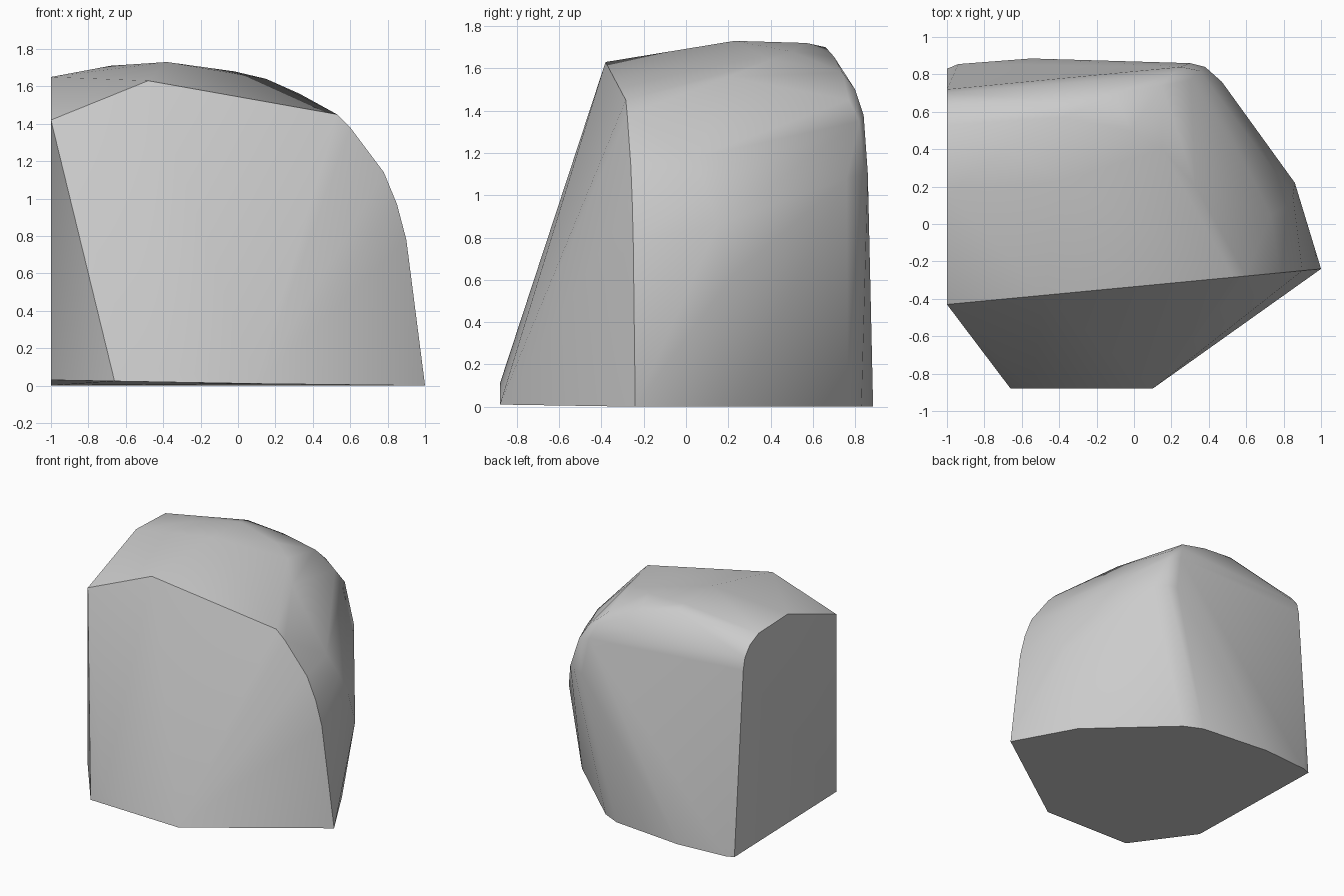
import bpy
import bmesh
import math

default_cube = bpy.data.objects.get("Cube")
if default_cube:
    bpy.data.objects.remove(default_cube, do_unlink=True)


def make_material(name, colour):
    material = bpy.data.materials.new(name)
    material.use_nodes = True
    material.diffuse_color = colour
    material.node_tree.nodes["Principled BSDF"].inputs["Base Color"].default_value = colour
    return material


def sole_height(x, y):
    """The underside lifts slightly towards the front and the cut side."""
    return max(0, 0.012 - 0.018 * x) if y < 0.6 else 0


def brow_depth(x):
    """The brow lies in one upright plane, slightly turned."""
    return -0.335 + 0.095 * x


def build_hull(name, points, material):
    """Wrap the section points in a tight convex skin with soft shading."""
    bm = bmesh.new()
    for point in points:
        bm.verts.new(point)
    wrapped = bmesh.ops.convex_hull(bm, input=bm.verts[:])
    unused = {v for v in wrapped["geom_interior"] + wrapped["geom_unused"]
              if isinstance(v, bmesh.types.BMVert)}
    bmesh.ops.delete(bm, geom=list(unused), context="VERTS")
    bmesh.ops.dissolve_limit(bm, angle_limit=math.radians(0.5),
                             verts=bm.verts[:], edges=bm.edges[:])
    bmesh.ops.recalc_face_normals(bm, faces=bm.faces[:])
    mesh = bpy.data.meshes.new(name)
    bm.to_mesh(mesh)
    bm.free()
    mesh.materials.append(material)
    block = bpy.data.objects.new(name, mesh)
    bpy.context.collection.objects.link(block)
    bpy.ops.object.select_all(action="DESELECT")
    block.select_set(True)
    bpy.context.view_layer.objects.active = block
    bpy.ops.object.shade_smooth_by_angle(angle=math.radians(40))
    return block


# Footprint outline, seen from above
sole = [(-1, -.43), (-.66, -.88), (.1, -.88), (1, -.24), (.74, .23),
        (.16, .765), (.02, .83), (-.55, .885), (-.94, .855), (-1, .83), (-1, .5)]

# Front edge of the crown, running down to the pointed corner (x, z)
brow = [(-1, 1.42), (-.48, 1.63), (.53, 1.45), (.6, 1.38),
        (.78, 1.14), (.85, .97), (.9, .78)]

# Cut side outline at the flat end (y, z)
cut_side = [(.17, 1.65), (.53, 1.637), (.64, 1.585), (.7, 1.51), (.72, 1.42)]

# Crown ridge and rounded shoulder
crown = [(-.68, .4, 1.71), (-.38, .23, 1.73), (-.38, .57, 1.72), (-.38, .66, 1.7),
         (-.02, .5, 1.68), (.15, .4, 1.64), (.33, .2, 1.56)]
shoulder = [(-.1, .7, 1.655), (.15, .74, 1.58), (.2, .8, 1.5), (.25, .84, 1.38),
            (.3, .77, 1.45), (.35, .82, 1.35), (.3, .86, 1.1), (.38, .84, 1.1),
            (.47, .76, 1.08)]

# Bulging flank and the low front lip
flank = [(.86, .22, .62), (.85, .15, .86), (.81, .09, 1.03), (.73, .05, 1.18)]
lip = [(-.55, -.88, .11)]

points = [(x, y, sole_height(x, y)) for x, y in sole]
points += [(x, brow_depth(x), z) for x, z in brow]
points += [(-1, y, z) for y, z in cut_side]
points += crown + shoulder + flank + lip

grey = make_material("stone_grey", (0.6, 0.6, 0.6, 1))
build_hull("stone_block", points, grey)
